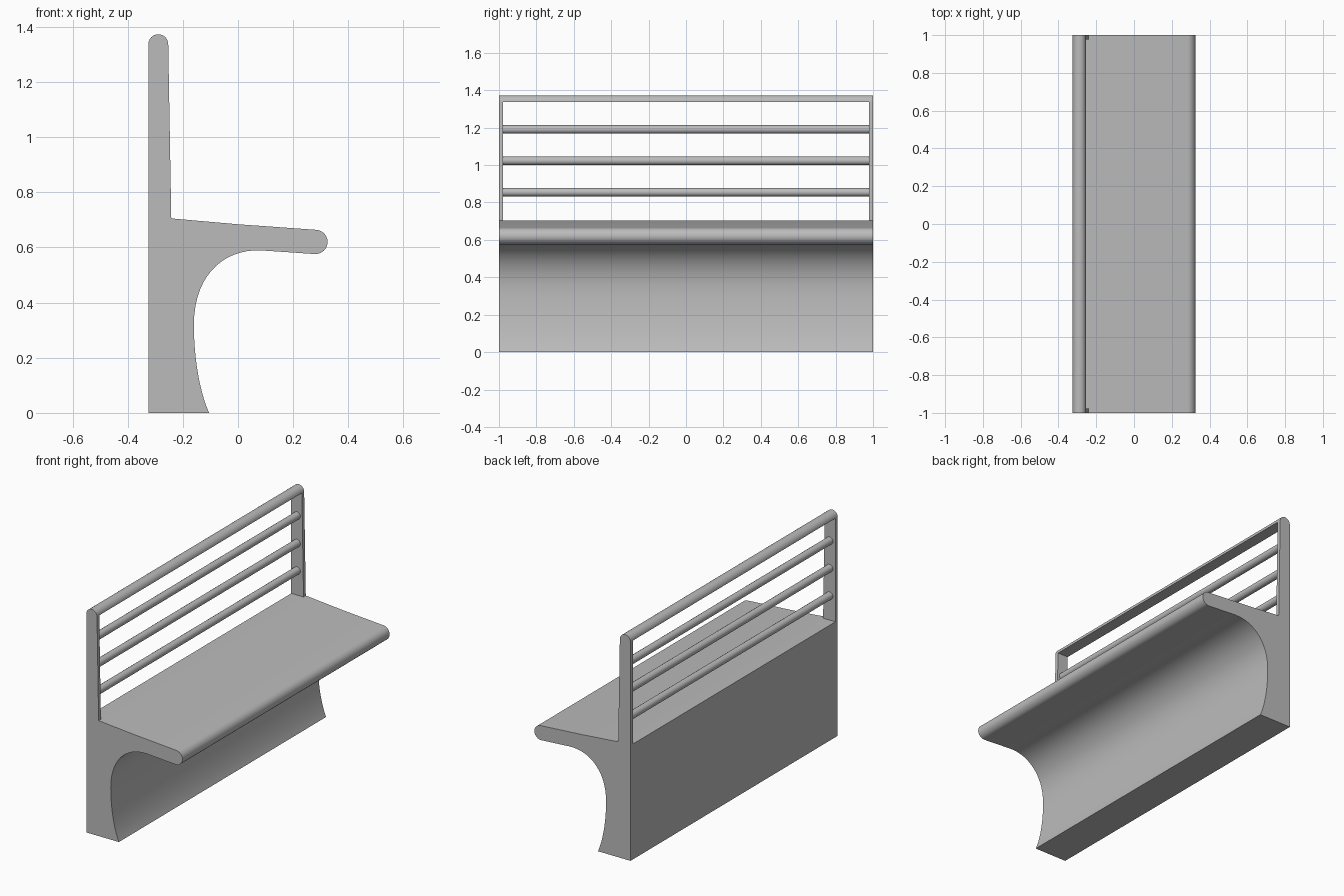
import bpy
import bmesh
import math
from mathutils import Vector
from mathutils.geometry import interpolate_bezier

if "Cube" in bpy.data.objects:
    bpy.data.objects.remove(bpy.data.objects["Cube"])

grey = bpy.data.materials.new("plain grey")
grey.use_nodes = True
colour = (0.5, 0.5, 0.5, 1)
grey.diffuse_color = colour
grey.node_tree.nodes["Principled BSDF"].inputs["Base Color"].default_value = colour


def arc(x, z, r, start, end, steps=12):
    """Points (x, z) along an arc given in degrees."""
    angles = [math.radians(start + (end - start) * i / steps) for i in range(steps + 1)]
    return [(x + r * math.cos(a), z + r * math.sin(a)) for a in angles]


def bezier(*points, steps=16):
    curve = interpolate_bezier(*[Vector((x, 0, z)) for x, z in points], steps)
    return [(p.x, p.z) for p in curve]


def extrude(name, profile, y0, y1):
    """Solid made by running an x-z profile from y0 to y1."""
    bm = bmesh.new()
    face = bm.faces.new([bm.verts.new((x, y0, z)) for x, z in profile])
    result = bmesh.ops.extrude_face_region(bm, geom=[face])
    moved = [v for v in result["geom"] if isinstance(v, bmesh.types.BMVert)]
    bmesh.ops.translate(bm, verts=moved, vec=(0, y1 - y0, 0))
    bmesh.ops.recalc_face_normals(bm, faces=bm.faces)
    mesh = bpy.data.meshes.new(name)
    bm.to_mesh(mesh)
    bm.free()
    mesh.materials.append(grey)
    obj = bpy.data.objects.new(name, mesh)
    bpy.context.collection.objects.link(obj)
    bpy.ops.object.select_all(action="DESELECT")
    obj.select_set(True)
    bpy.context.view_layer.objects.active = obj
    bpy.ops.object.shade_smooth_by_angle(angle=math.radians(30))
    return obj


back = -0.325      # plane of the rear wall
seat_z = 0.705     # top of the rear wall
post = 0.022       # thickness of the end posts

# Base and seat: flat rear, gently sloping seat, rounded lip, hollowed underside
body = [(back, 0), (back, seat_z), (-0.24, seat_z), (0, 0.684)]
body += arc(0.281, 0.62, 0.044, 88, -92)
body += bezier((0.087, 0.589), (-0.05, 0.597), (-0.16, 0.5), (-0.16, 0.32))
body += bezier((-0.16, 0.32), (-0.16, 0.2), (-0.14, 0.08), (-0.105, 0))[1:]
extrude("seat_and_base", body, -1, 1)

# Backrest frame: two thin end posts and a rounded top rail
cap = arc(-0.289, 1.337, 0.036, 180, 0)
side = [(back, seat_z)] + cap + [(-0.242, seat_z)]
extrude("right_post", side, -1, post - 1)
extrude("left_post", side, 1 - post, 1)
extrude("top_rail", cap, post - 1, 1 - post)

# Round bars across the backrest
for i, z in enumerate((0.855, 1.023, 1.191)):
    ring = arc(-0.286, z, 0.023, 0, 360, 16)[:-1]
    extrude(f"back_bar_{i + 1}", ring, post - 1, 1 - post)
